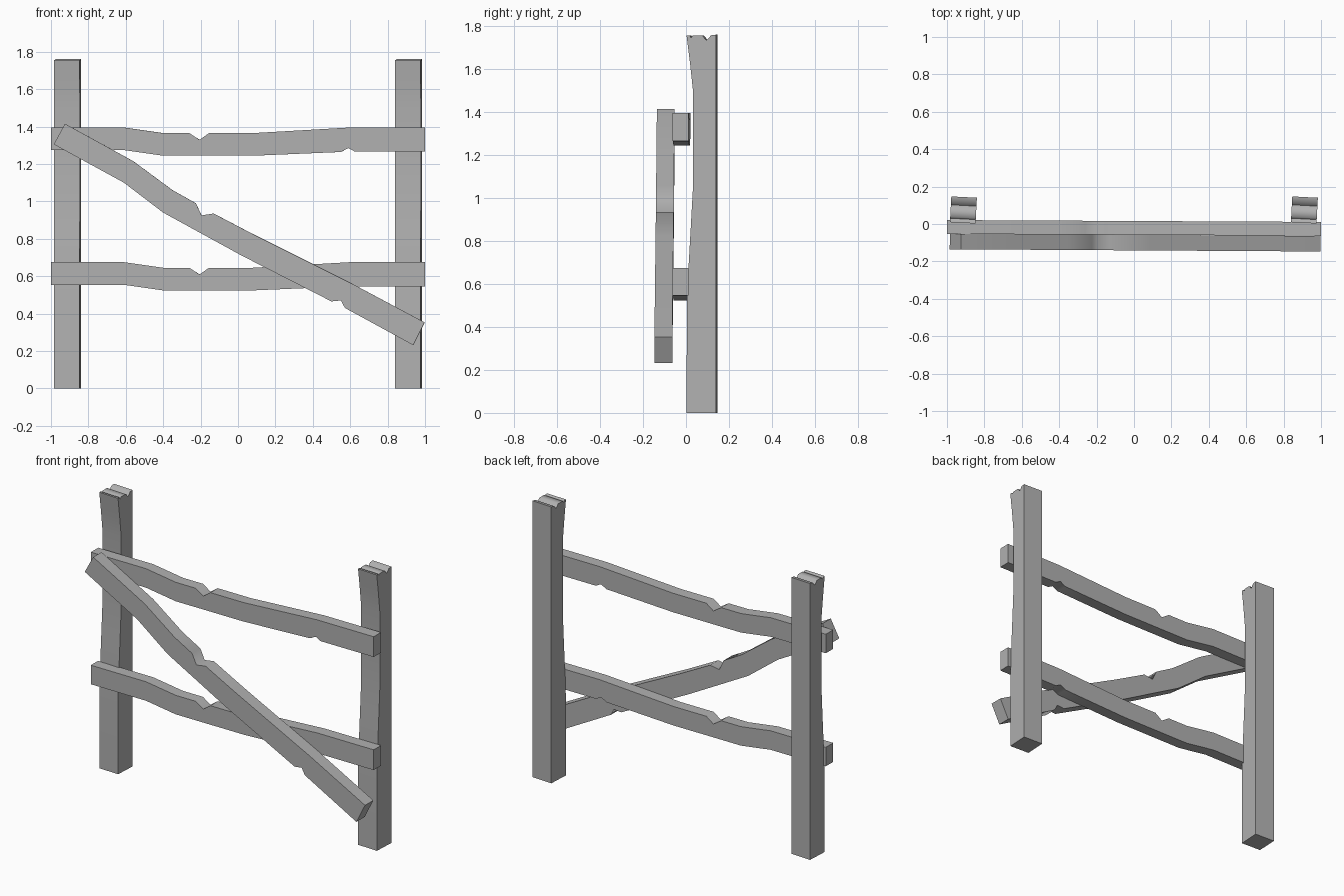
import bpy, bmesh
from math import radians
from mathutils import Matrix

if "Cube" in bpy.data.objects:
    bpy.data.objects.remove(bpy.data.objects["Cube"])

wood = bpy.data.materials.new("grey_wood")
wood.diffuse_color = (0.44, 0.44, 0.44, 1)
wood.use_nodes = True
wood.node_tree.nodes["Principled BSDF"].inputs["Base Color"].default_value = wood.diffuse_color


def prism(name, outline, depth, axis, centre, yaw):
    """Extrude a 2D outline (u, z) along 'x' or 'y', centred, then yaw and place it."""
    bm = bmesh.new()
    if axis == 'y':
        verts = [bm.verts.new((u, -depth / 2, z)) for u, z in outline]
        push = (0, depth, 0)
    else:
        verts = [bm.verts.new((-depth / 2, u, z)) for u, z in outline]
        push = (depth, 0, 0)
    face = bm.faces.new(verts)
    ext = bmesh.ops.extrude_face_region(bm, geom=[face])
    moved = [g for g in ext['geom'] if isinstance(g, bmesh.types.BMVert)]
    bmesh.ops.translate(bm, verts=moved, vec=push)
    bmesh.ops.recalc_face_normals(bm, faces=bm.faces)
    bmesh.ops.transform(bm, verts=bm.verts,
                        matrix=Matrix.Translation(centre) @ Matrix.Rotation(yaw, 4, 'Z'))
    # Soft shading along the warped sides, sharp at square corners
    bm.normal_update()
    for f in bm.faces:
        f.smooth = True
    for e in bm.edges:
        e.smooth = e.calc_face_angle() < radians(80)
    mesh = bpy.data.meshes.new(name)
    bm.to_mesh(mesh)
    bm.free()
    mesh.materials.append(wood)
    obj = bpy.data.objects.new(name, mesh)
    bpy.context.collection.objects.link(obj)
    return obj


# Posts: side profile (y, z) with hollowed front and splintered top
post = [(-0.069, 0), (0.069, 0), (0.069, 1.76), (0.045, 1.757), (0.024, 1.733),
        (0.004, 1.757), (-0.04, 1.757), (-0.048, 1.745), (-0.054, 1.757),
        (-0.069, 1.757), (-0.053, 1.63), (-0.039, 1.5), (-0.039, 1.05),
        (-0.05, 0.85), (-0.067, 0.55)]
for side, x in (("left", -0.912), ("right", 0.911)):
    prism(side + "_post", post, 0.137, 'x', (x, 0.075, 0), radians(-3))

# Horizontal rails: warped plank with chips
rail = [(-1, 0.115), (-1, -0.006), (-0.61, -0.006), (-0.4, -0.036), (0.08, -0.036),
        (0.55, -0.016), (0.59, 0.005), (0.625, -0.014), (1, -0.014), (1, 0.115),
        (0.6, 0.115), (0.08, 0.085), (-0.155, 0.085), (-0.205, 0.049),
        (-0.26, 0.085), (-0.4, 0.085), (-0.61, 0.115)]
for name, z in (("lower_rail", 0.56), ("upper_rail", 1.28)):
    prism(name, rail, 0.074, 'y', (0, -0.021, z), -0.005)

# Diagonal brace in front of the rails
brace = [(-0.925, 1.415), (-0.985, 1.305), (-0.61, 1.1), (-0.4, 0.94),
         (0.02, 0.71), (0.50, 0.465), (0.55, 0.471), (0.572, 0.43),
         (0.937, 0.231), (0.998, 0.353), (0.61, 0.56), (0.08, 0.825),
         (-0.13, 0.935), (-0.195, 0.925), (-0.225, 0.99), (-0.35, 1.06),
         (-0.56, 1.215)]
prism("diagonal_brace", brace, 0.083, 'y', (0, -0.0995, 0), -0.006)
